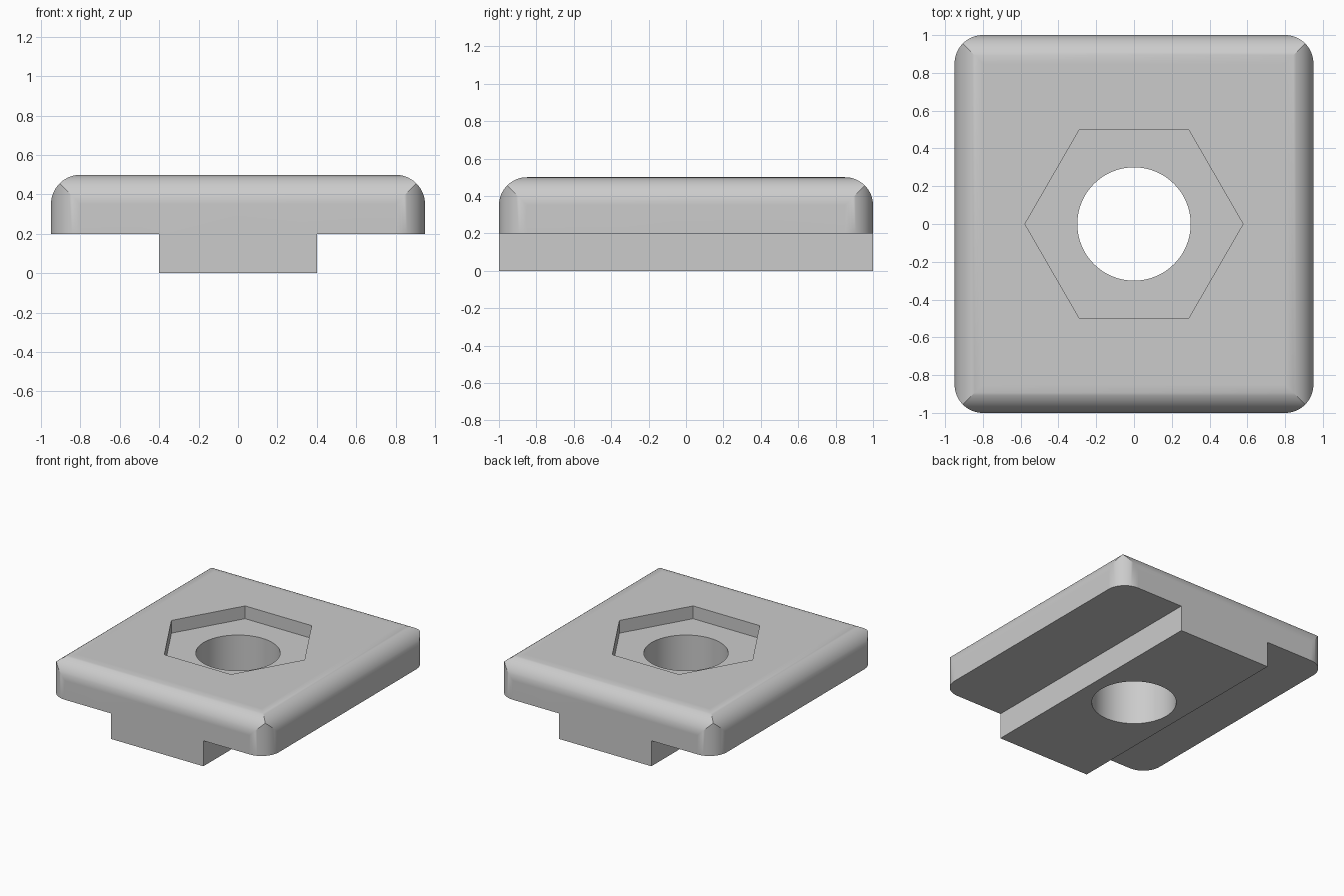
import bpy, bmesh, math
from mathutils import Matrix, Vector

if "Cube" in bpy.data.objects:
    bpy.data.objects.remove(bpy.data.objects["Cube"], do_unlink=True)

HALF_X, HALF_Y, TOP, STEP, TONGUE, FILLET = 0.95, 1.0, 0.5, 0.2, 0.4, 0.15

grey = bpy.data.materials.new("plain_grey")
grey.use_nodes = True
grey.diffuse_color = (0.6, 0.6, 0.6, 1)
grey.node_tree.nodes["Principled BSDF"].inputs["Base Color"].default_value = (0.6, 0.6, 0.6, 1)


def arc(cx, cy, r, start, end, steps):
    angles = [math.radians(start + (end - start) * i / steps) for i in range(steps + 1)]
    return [(cx + r * math.cos(a), cy + r * math.sin(a)) for a in angles]


def prism(name, outline, place, low, high):
    """Extrude a 2D outline; place(u, v, w) gives the 3D position."""
    bm = bmesh.new()
    face = bm.faces.new([bm.verts.new(place(u, v, low)) for u, v in outline])
    new = bmesh.ops.extrude_face_region(bm, geom=[face])["geom"]
    shift = Vector(place(0, 0, high)) - Vector(place(0, 0, low))
    bmesh.ops.translate(bm, vec=shift, verts=[g for g in new if isinstance(g, bmesh.types.BMVert)])
    bmesh.ops.recalc_face_normals(bm, faces=bm.faces)
    mesh = bpy.data.meshes.new(name)
    bm.to_mesh(mesh)
    bm.free()
    mesh.materials.append(grey)
    obj = bpy.data.objects.new(name, mesh)
    bpy.context.collection.objects.link(obj)
    return obj


def boolean(target, cutter, operation):
    mod = target.modifiers.new(cutter.name, "BOOLEAN")
    mod.object, mod.operation, mod.solver = cutter, operation, "EXACT"
    bpy.context.view_layer.objects.active = target
    bpy.ops.object.modifier_apply(modifier=mod.name)
    bpy.data.objects.remove(cutter, do_unlink=True)


def rounded_top(half):
    """Two rounded upper corners, from right to left."""
    edge, high = half - FILLET, TOP - FILLET
    return arc(edge, high, FILLET, 0, 90, 16) + arc(-edge, high, FILLET, 90, 180, 16)


# T-shaped body: wide plate over a narrow tongue
front = rounded_top(HALF_X) + [(-HALF_X, STEP), (-TONGUE, STEP), (-TONGUE, 0),
                               (TONGUE, 0), (TONGUE, STEP), (HALF_X, STEP)]
body = prism("slot_plate", front, lambda u, v, w: (u, w, v), -1.2, 1.2)

# Rounded ends and rounded upright corners meet in mitred creases
side = rounded_top(HALF_Y) + [(-HALF_Y, -0.1), (HALF_Y, -0.1)]
boolean(body, prism("side_form", side, lambda u, v, w: (w, u, v), -1.2, 1.2), "INTERSECT")

plan = []
for sx, sy, start in ((1, 1, 0), (-1, 1, 90), (-1, -1, 180), (1, -1, 270)):
    plan += arc(sx * (HALF_X - FILLET), sy * (HALF_Y - FILLET), FILLET, start, start + 90, 16)
boolean(body, prism("plan_form", plan, lambda u, v, w: (u, v, w), -0.2, 0.8), "INTERSECT")

# Hexagonal nut pocket and through hole
hexagon = arc(0, 0, 0.5 / math.cos(math.pi / 6), 0, 300, 5)
boolean(body, prism("nut_pocket", hexagon, lambda u, v, w: (u, v, w), 0.4, 0.8), "DIFFERENCE")
circle = arc(0, 0, 0.3, 0, 354.375, 63)
boolean(body, prism("bolt_hole", circle, lambda u, v, w: (u, v, w), -0.2, 0.8), "DIFFERENCE")

# Smooth fillets with flat faces kept flat
bpy.ops.object.select_all(action="DESELECT")
body.select_set(True)
bpy.context.view_layer.objects.active = body
bpy.ops.object.shade_smooth_by_angle(angle=math.radians(25))
normals = body.modifiers.new("flat_faces", "WEIGHTED_NORMAL")
normals.keep_sharp = True
